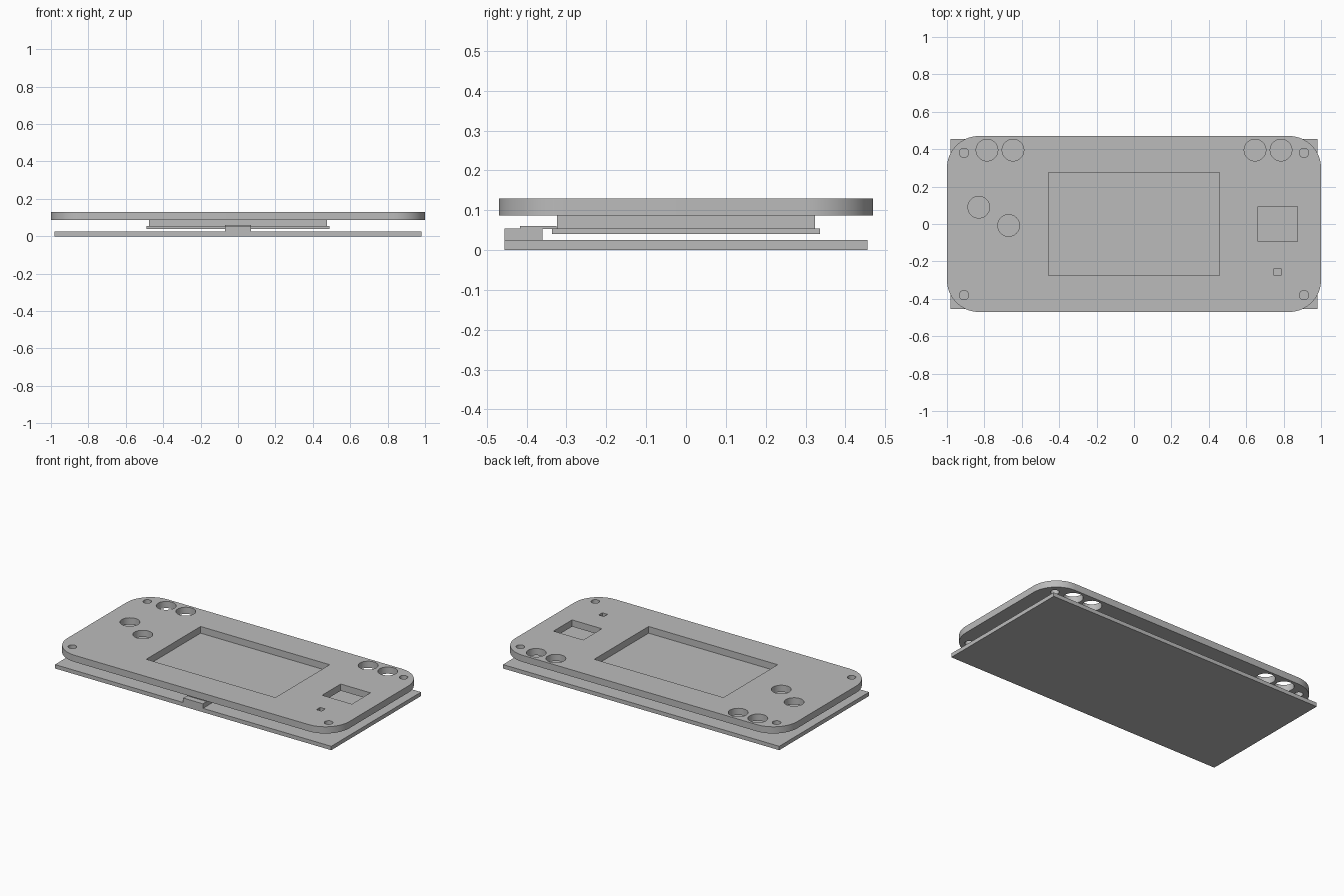
import bpy
import bmesh
from math import cos, sin, pi, radians

cube = bpy.data.objects.get("Cube")
if cube:
    bpy.data.objects.remove(cube, do_unlink=True)

grey = bpy.data.materials.new("plain grey")
grey.use_nodes = True
COLOUR = (0.5, 0.5, 0.5, 1)
grey.diffuse_color = COLOUR
grey.node_tree.nodes["Principled BSDF"].inputs["Base Color"].default_value = COLOUR


def box(name, x0, x1, y0, y1, z0, z1):
    """Axis-aligned block given by its limits."""
    mesh = bpy.data.meshes.new(name)
    bm = bmesh.new()
    bmesh.ops.create_cube(bm, size=1)
    for v in bm.verts:
        v.co = (x1 if v.co.x > 0 else x0,
                y1 if v.co.y > 0 else y0,
                z1 if v.co.z > 0 else z0)
    bm.to_mesh(mesh)
    bm.free()
    mesh.materials.append(grey)
    obj = bpy.data.objects.new(name, mesh)
    bpy.context.collection.objects.link(obj)
    return obj


def arc(cx, cy, r, start, end, steps):
    return [(cx + r * cos(start + (end - start) * i / steps),
             cy + r * sin(start + (end - start) * i / steps))
            for i in range(steps + 1)]


def circle(cx, cy, r):
    return arc(cx, cy, r, 0, 2 * pi, 40)[:-1]


def rect(x0, x1, y0, y1):
    return [(x0, y0), (x1, y0), (x1, y1), (x0, y1)]


def rounded_rect(hx, hy, r):
    points = []
    for i, (sx, sy) in enumerate([(1, 1), (-1, 1), (-1, -1), (1, -1)]):
        points += arc(sx * (hx - r), sy * (hy - r), r, i * pi / 2, (i + 1) * pi / 2, 16)
    return points


def pierced_plate(name, loops, z0, z1):
    """Flat plate from an outer loop and the loops of its holes."""
    curve = bpy.data.curves.new(name + " outline", "CURVE")
    curve.dimensions = "2D"
    curve.fill_mode = "BOTH"
    curve.extrude = (z1 - z0) / 2
    for loop in loops:
        spline = curve.splines.new("POLY")
        spline.points.add(len(loop) - 1)
        for point, (x, y) in zip(spline.points, loop):
            point.co = (x, y, 0, 1)
        spline.use_cyclic_u = True
    helper = bpy.data.objects.new(name + " outline", curve)
    bpy.context.collection.objects.link(helper)
    depsgraph = bpy.context.evaluated_depsgraph_get()
    mesh = bpy.data.meshes.new_from_object(helper.evaluated_get(depsgraph))
    bpy.data.objects.remove(helper, do_unlink=True)

    bm = bmesh.new()
    bm.from_mesh(mesh)
    bmesh.ops.remove_doubles(bm, verts=bm.verts, dist=0.0001)
    bmesh.ops.translate(bm, verts=bm.verts, vec=(0, 0, (z0 + z1) / 2))
    bmesh.ops.recalc_face_normals(bm, faces=bm.faces)
    bm.to_mesh(mesh)
    bm.free()
    mesh.materials.clear()
    mesh.materials.append(grey)
    obj = bpy.data.objects.new(name, mesh)
    bpy.context.collection.objects.link(obj)
    return obj


# Circuit board at the bottom
box("base_board", -0.98, 0.98, -0.455, 0.455, 0, 0.025)

# Socket on the front edge, with its raised lip reaching back
box("socket", -0.07, 0.07, -0.455, -0.36, 0.025, 0.054)
box("socket_lip", -0.07, 0.07, -0.417, -0.325, 0.053, 0.06)

# Display and its carrier
box("display_carrier", -0.49, 0.49, -0.336, 0.336, 0.04, 0.054)
box("display", -0.476, 0.476, -0.324, 0.324, 0.054, 0.087)

# Face plate: outline, display window, square openings
loops = [rounded_rect(1, 0.47, 0.17),
         rect(-0.458, 0.458, -0.275, 0.275),
         rect(0.663, 0.874, -0.094, 0.094),
         rect(0.749, 0.786, -0.275, -0.238)]
# Screw holes and mirrored pairs of button holes
for side in (-1, 1):
    loops += [circle(side * 0.909, y, 0.025) for y in (-0.38, 0.38)]
    loops += [circle(side * x, 0.395, 0.058) for x in (0.647, 0.786)]
# Two button holes on the right-hand side
loops += [circle(-0.83, 0.09, 0.058), circle(-0.67, -0.008, 0.058)]
plate = pierced_plate("face_plate", loops, 0.087, 0.13)

bpy.ops.object.select_all(action="DESELECT")
plate.select_set(True)
bpy.context.view_layer.objects.active = plate
bpy.ops.object.shade_smooth_by_angle(angle=radians(30))
